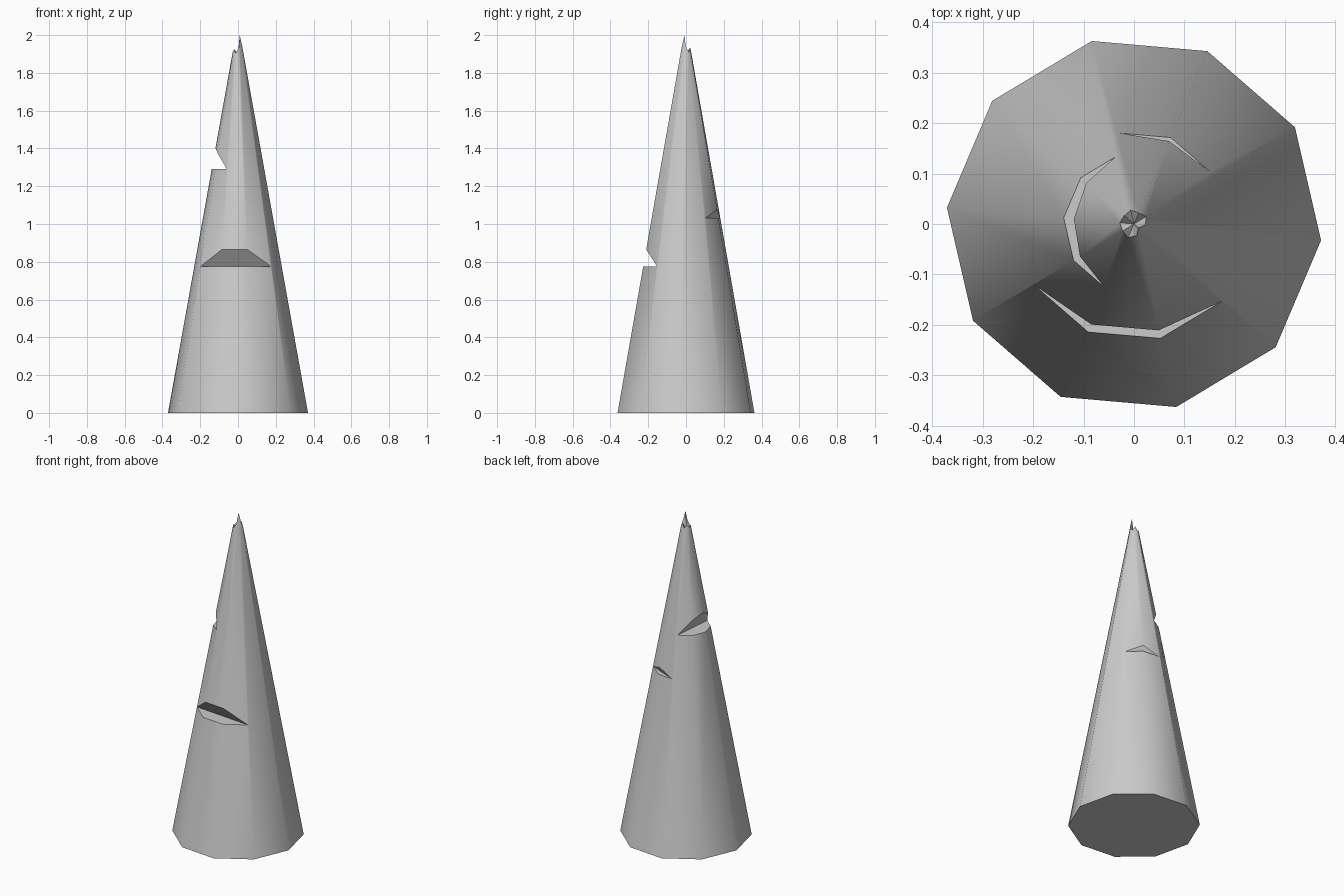
import bpy, bmesh
from math import radians, cos, sin

if "Cube" in bpy.data.objects:
    bpy.data.objects.remove(bpy.data.objects["Cube"])

SIDES, R0, TAPER = 10, 0.372, 0.18


def make_object(name, bm):
    bmesh.ops.recalc_face_normals(bm, faces=bm.faces)
    me = bpy.data.meshes.new(name)
    bm.to_mesh(me)
    bm.free()
    ob = bpy.data.objects.new(name, me)
    bpy.context.collection.objects.link(ob)
    return ob


# Tapered ten-sided spike with a splintered, slightly hollow tip
tip_z = [1.94, 1.91, 1.935, 1.91, 1.925, 1.91, 1.92, 1.905, 1.935, 2.0]
bm = bmesh.new()
base, tip = [], []
for i, z in enumerate(tip_z):
    a = radians(-5 + 36 * i)
    base.append(bm.verts.new((R0 * cos(a), R0 * sin(a), 0)))
    r = R0 - TAPER * z
    tip.append(bm.verts.new((r * cos(a), r * sin(a), z)))
centre = bm.verts.new((0, 0, 1.9))
bm.faces.new(base[::-1])
for i in range(SIDES):
    j = (i + 1) % SIDES
    bm.faces.new((base[i], base[j], tip[j], tip[i]))
    bm.faces.new((tip[i], tip[j], centre))
spike = make_object("wooden_spike", bm)


# Wedge cutter: flat floor, sloping roof, facing the given direction
def cut_notch(name, angle, depth, z, slope):
    a = radians(angle)
    bm = bmesh.new()
    ends = []
    for t in (-0.4, 0.4):
        ends.append([bm.verts.new((r * cos(a) - t * sin(a), r * sin(a) + t * cos(a), h))
                     for r, h in ((depth, z), (depth + 0.4, z), (depth + 0.4, z + 0.4 * slope))])
    bm.faces.new(ends[0])
    bm.faces.new(ends[1][::-1])
    for i in range(3):
        j = (i + 1) % 3
        bm.faces.new((ends[0][i], ends[0][j], ends[1][j], ends[1][i]))
    cutter = make_object(name, bm)
    cutter.hide_render = True
    mod = spike.modifiers.new(name, 'BOOLEAN')
    mod.operation = 'DIFFERENCE'
    mod.solver = 'EXACT'
    mod.object = cutter
    bpy.context.view_layer.objects.active = spike
    bpy.ops.object.modifier_apply(modifier=mod.name)
    bpy.data.objects.remove(cutter)


# Axe notches: front, left and back
cut_notch("front_notch", -95, 0.137, 0.775, 1.32)
cut_notch("left_notch", 175, 0.048, 1.29, 1.57)
cut_notch("back_notch", 67, 0.1545, 1.033, 1.8)

# Smooth sides, sharp cuts
bpy.ops.object.select_all(action='DESELECT')
spike.select_set(True)
bpy.context.view_layer.objects.active = spike
bpy.ops.object.shade_smooth_by_angle(angle=radians(40))
